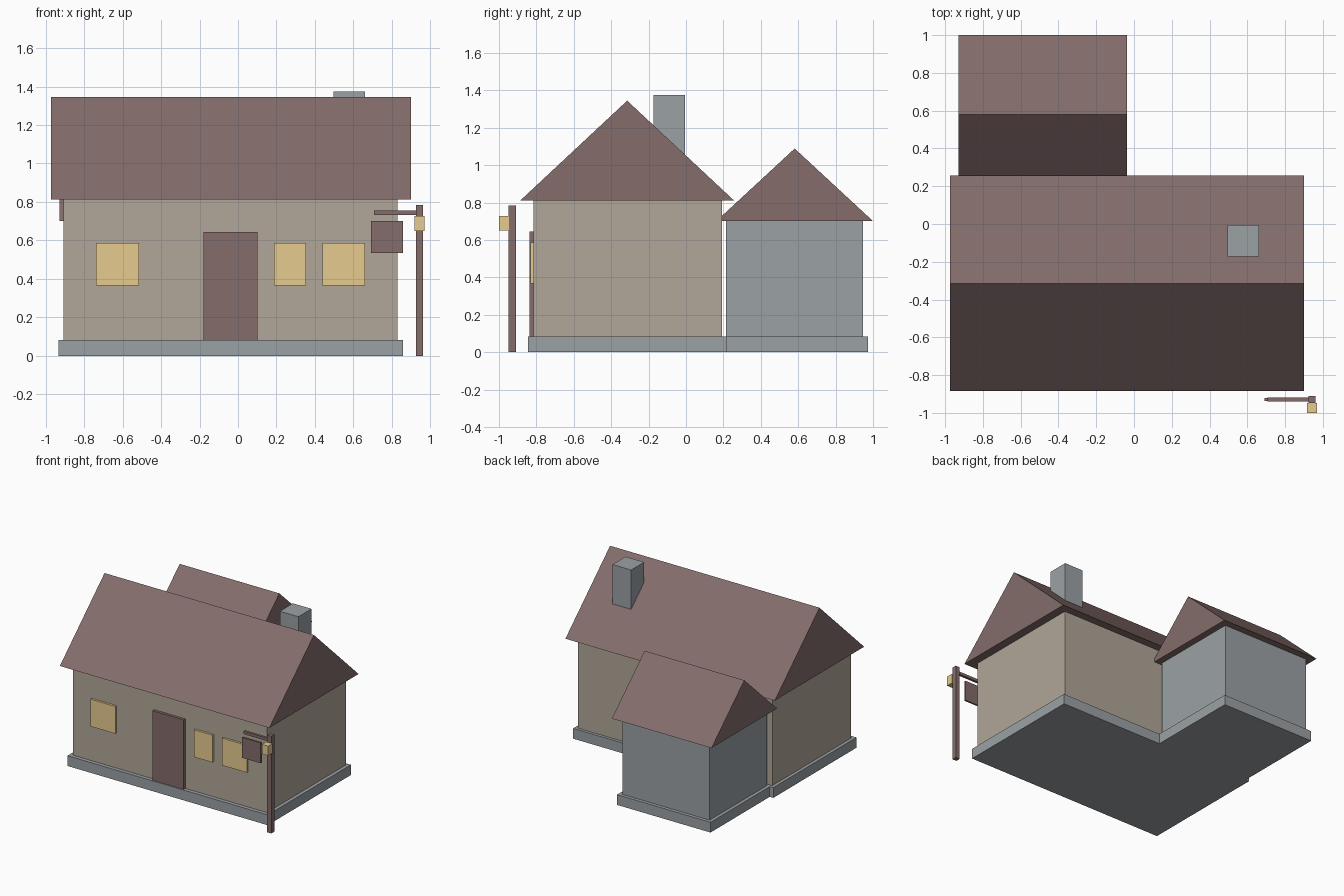
import bpy

if "Cube" in bpy.data.objects:
    bpy.data.objects.remove(bpy.data.objects["Cube"])


def material(name, color):
    m = bpy.data.materials.new(name)
    m.diffuse_color = (*color, 1)
    m.use_nodes = True
    m.node_tree.nodes["Principled BSDF"].inputs["Base Color"].default_value = m.diffuse_color
    return m


PLASTER = material("beige_plaster", (0.44, 0.385, 0.315))
STONE = material("grey_stone", (0.33, 0.358, 0.375))
BROWN = material("red_brown_wood", (0.229, 0.152, 0.146))
GLOW = material("warm_window", (0.80, 0.60, 0.28))


def mesh_object(name, verts, faces, mat):
    me = bpy.data.meshes.new(name)
    me.from_pydata(verts, [], faces)
    me.materials.append(mat)
    ob = bpy.data.objects.new(name, me)
    bpy.context.collection.objects.link(ob)
    return ob


def box(name, xs, ys, zs, mat):
    verts = [(x, y, z) for z in zs for x, y in
             ((xs[0], ys[0]), (xs[1], ys[0]), (xs[1], ys[1]), (xs[0], ys[1]))]
    faces = [(3, 2, 1, 0), (4, 5, 6, 7), (0, 1, 5, 4),
             (1, 2, 6, 5), (2, 3, 7, 6), (3, 0, 4, 7)]
    return mesh_object(name, verts, faces, mat)


def gable_roof(name, xs, ys, zs, mat):
    # solid triangular prism with its ridge along x
    profile = [(ys[0], zs[0]), (ys[1], zs[0]), (sum(ys) / 2, zs[1])]
    verts = [(x, y, z) for x in xs for y, z in profile]
    faces = [(0, 2, 1), (3, 4, 5), (0, 1, 4, 3), (1, 2, 5, 4), (2, 0, 3, 5)]
    return mesh_object(name, verts, faces, mat)


# main house
box("main_foundation", (-0.932, 0.858), (-0.846, 0.216), (0, 0.083), STONE)
box("main_walls", (-0.906, 0.83), (-0.815, 0.192), (0.083, 0.815), PLASTER)
gable_roof("main_roof", (-0.973, 0.899), (-0.885, 0.256), (0.812, 1.345), BROWN)
box("chimney", (0.495, 0.661), (-0.173, -0.006), (0.95, 1.375), STONE)

# rear wing
box("wing_foundation", (-0.90, -0.064), (0.187, 0.972), (0, 0.083), STONE)
box("wing_walls", (-0.873, -0.092), (0.214, 0.945), (0.083, 0.703), STONE)
gable_roof("wing_roof", (-0.928, -0.037), (0.162, 1.0), (0.701, 1.089), BROWN)

# door and windows
box("door", (-0.179, 0.101), (-0.837, -0.81), (0.083, 0.645), BROWN)
for i, xs in enumerate([(-0.738, -0.514), (0.187, 0.354), (0.44, 0.661)]):
    box(f"window_{i + 1}", xs, (-0.832, -0.81), (0.367, 0.587), GLOW)

# sign post with lantern
box("sign_post", (0.925, 0.962), (-0.948, -0.91), (0, 0.785), BROWN)
box("sign_arm", (0.706, 0.93), (-0.939, -0.919), (0.732, 0.755), BROWN)
box("sign_board", (0.69, 0.858), (-0.936, -0.922), (0.535, 0.70), BROWN)
box("lantern", (0.916, 0.97), (-1.0, -0.947), (0.65, 0.728), GLOW)
